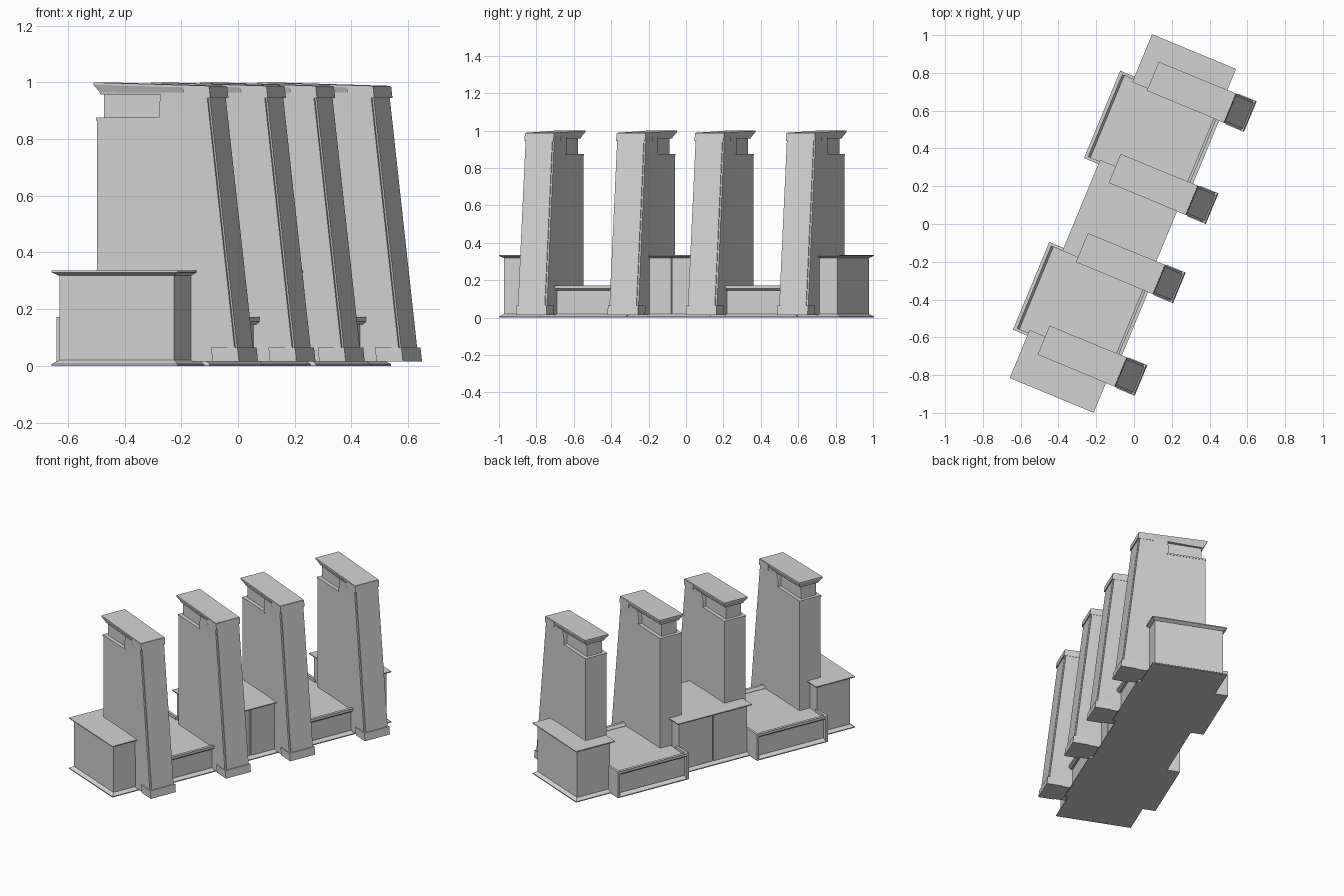
import bpy, bmesh, math
from mathutils import Matrix

if "Cube" in bpy.data.objects:
    bpy.data.objects.remove(bpy.data.objects["Cube"])

ROT = Matrix.Rotation(math.radians(-22.5), 4, 'Z')   # whole building is turned on plan
stone = bpy.data.materials.new("pale_grey_stone")
stone.diffuse_color = (0.65, 0.65, 0.65, 1)
stone.use_nodes = True
stone.node_tree.nodes["Principled BSDF"].inputs["Base Color"].default_value = stone.diffuse_color


def ring(z, xb, xf, yc, hb, hf=None):
    """Four corners at height z: back half-width hb, front half-width hf."""
    hf = hb if hf is None else hf
    return [(xb, yc - hb, z), (xf, yc - hf, z), (xf, yc + hf, z), (xb, yc + hb, z)]


def loft(name, rings, smooth=False):
    bm = bmesh.new()
    rows = [[bm.verts.new(p) for p in r] for r in rings]
    bm.faces.new(rows[0][::-1])
    bm.faces.new(rows[-1])
    for a, b in zip(rows, rows[1:]):
        for i in range(4):
            j = (i + 1) % 4
            bm.faces.new((a[i], a[j], b[j], b[i]))
    bmesh.ops.recalc_face_normals(bm, faces=bm.faces)
    bm.transform(ROT)
    me = bpy.data.meshes.new(name)
    bm.to_mesh(me)
    bm.free()
    me.materials.append(stone)
    ob = bpy.data.objects.new(name, me)
    bpy.context.collection.objects.link(ob)
    if smooth:
        bpy.ops.object.select_all(action='DESELECT')
        ob.select_set(True)
        bpy.context.view_layer.objects.active = ob
        bpy.ops.object.shade_smooth_by_angle(angle=math.radians(30))
    return ob


def box(name, x0, x1, y0, y1, z0, z1):
    yc, h = (y0 + y1) / 2, (y1 - y0) / 2
    return loft(name, [ring(z0, x0, x1, yc, h), ring(z1, x0, x1, yc, h)])


# Tall blocks with flared base and cornice: two ends and the middle
for label, y0, y1 in (("end_block_a", -1.005, -0.73), ("middle_block", -0.277, 0.245),
                      ("end_block_b", 0.69, 0.965)):
    yc, h = (y0 + y1) / 2, (y1 - y0) / 2
    X0, X1, d = -0.296, 0.185, 0.021
    out = lambda z, e=0: ring(z, X0 + e, X1 - e, yc, h - e)
    loft(label + "_base", [out(0), out(0.006), out(0.02, d)])
    loft(label + "_roof", [out(0.318, d), out(0.33), out(0.336)])
    if label == "middle_block":
        # two halves with a narrow seam
        box("middle_core", X0 + d + 0.012, X1 - d - 0.012, y0 + d + 0.01, y1 - d - 0.01, 0.015, 0.32)
        box("middle_half_a", X0 + d, X1 - d, y0 + d, yc - 0.004, 0.015, 0.32)
        box("middle_half_b", X0 + d, X1 - d, yc + 0.004, y1 - d, 0.015, 0.32)
    else:
        box(label + "_body", X0 + d, X1 - d, y0 + d, y1 - d, 0.015, 0.32)

# Low terraces with rim, sunk floor and end plates at the back
for n, y0, y1 in (("a", -0.762, -0.26), ("b", 0.221, 0.722)):
    yc, h = (y0 + y1) / 2, (y1 - y0) / 2
    X0, X1 = -0.378, 0.207
    loft("terrace_base_" + n, [ring(0, X0, X1, yc, h), ring(0.006, X0, X1, yc, h),
                               ring(0.02, X0 + 0.022, X1 - 0.02, yc, h - 0.005)])
    box("terrace_body_" + n, X0 + 0.024, X1 - 0.024, y0 + 0.01, y1 - 0.01, 0.015, 0.154)
    for side, xo, xi in (("back", X0, X0 + 0.018), ("front", X1, X1 - 0.018)):
        s = 0.012 if side == "back" else -0.012
        a, b = sorted((xo, xi + s))
        loft("terrace_rim_%s_%s" % (side, n),
             [ring(0.146, *sorted((xo + s, xi + s)), yc, h),
              ring(0.156, a, b, yc, h), ring(0.172, *sorted((xo, xi)), yc, h)])
    box("terrace_plate_low_" + n, X0, X0 + 0.12, y0, y0 + 0.016, 0, 0.172)
    box("terrace_plate_high_" + n, X0, X0 + 0.12, y1 - 0.016, y1, 0, 0.172)


def lean(z, out=0.0):
    """Local x of the leaning front face at height z."""
    return 0.352 - 0.1186 * z + out


# Four leaning fins
for i, yc in enumerate((-0.751, -0.221, 0.233, 0.761), 1):
    n = "_%d" % i
    # square tower at the back with a small lip, then a neck
    loft("tower" + n, [ring(0.015, -0.197, 0.06, yc, 0.075), ring(0.87, -0.197, 0.06, yc, 0.075)])
    box("tower_lip" + n, -0.2, 0.05, yc - 0.077, yc + 0.077, 0.866, 0.876)
    box("neck" + n, -0.178, 0.08, yc - 0.053, yc + 0.053, 0.87, 0.97)
    # leaning blade, flaring into the cap near the top
    loft("blade" + n, [ring(0.015, 0.04, lean(0.015, -0.012), yc, 0.075, 0.084),
                       ring(0.87, 0.04, lean(0.87, -0.012), yc, 0.075, 0.083),
                       ring(0.925, 0.042, lean(0.925, -0.012), yc, 0.076, 0.083),
                       ring(0.965, 0.05, lean(0.965, -0.012), yc, 0.079, 0.083)], True)
    # flared cap, falling slightly to the front
    cap = []
    for zb, zf, xb, hb in ((0.958, 0.958, -0.188, 0.064), (0.966, 0.962, -0.19, 0.066),
                           (0.992, 0.98, -0.207, 0.083), (1.0, 0.988, -0.207, 0.083)):
        r = ring(zb, xb, lean(zf, -0.002), yc, hb, 0.083)
        cap.append([(x, y, zf if k in (1, 2) else zb) for k, (x, y, z) in enumerate(r)])
    loft("cap" + n, cap)
    # front head, raised panel and foot
    for part, z0, z1, o, w in (("head", 0.945, 0.985, 0.0, 0.084),
                               ("panel", 0.065, 0.945, -0.006, 0.074),
                               ("foot", 0.015, 0.065, 0.001, 0.088)):
        loft("front_" + part + n, [ring(z0, lean(z0, -0.1), lean(z0, o), yc, w),
                                   ring(z1, lean(z1, -0.1), lean(z1, o), yc, w)])
